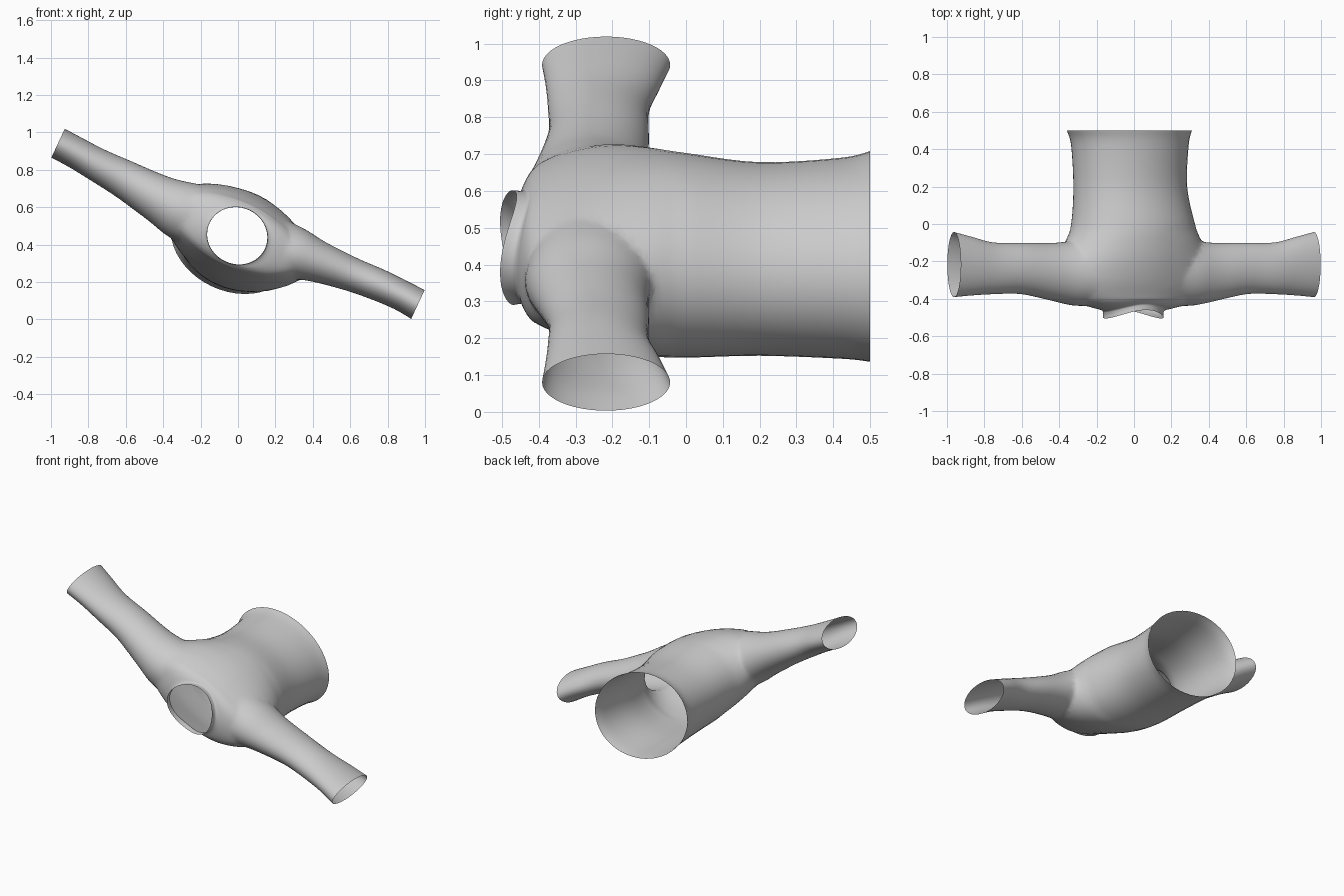
import bpy, bmesh
from math import sin, cos, pi, radians, hypot
from mathutils import Vector

if "Cube" in bpy.data.objects:
    bpy.data.objects.remove(bpy.data.objects["Cube"])

TILT = radians(25)
U = Vector((cos(TILT), 0, -sin(TILT)))   # across the shoulders
V = Vector((sin(TILT), 0, cos(TILT)))    # through the chest
Y = Vector((0, 1, 0))
SIDES = 48


def smooth_rows(rows, steps=5):
    """Catmull-Rom interpolation of rows of numbers."""
    out = []
    for i in range(len(rows) - 1):
        p = [rows[max(0, min(len(rows) - 1, i + k))] for k in (-1, 0, 1, 2)]
        for s in range(steps):
            t = s / steps
            out.append([0.5 * (2 * b + (c - a) * t + (2 * a - 5 * b + 4 * c - d) * t * t
                               + (3 * b - a - 3 * c + d) * t ** 3) for a, b, c, d in zip(*p)])
    return out + [list(rows[-1])]


def tube(name, rows, axis_a, axis_b):
    """Closed loft of elliptical rings: centre x, y, z, half sizes a and b."""
    bm = bmesh.new()
    rings = []
    for x, y, z, a, b in smooth_rows(rows):
        c = Vector((x, y, z))
        rings.append([bm.verts.new(c + axis_a * a * cos(2 * pi * k / SIDES)
                                   + axis_b * b * sin(2 * pi * k / SIDES)) for k in range(SIDES)])
    for r, q in zip(rings, rings[1:]):
        for k in range(SIDES):
            n = (k + 1) % SIDES
            bm.faces.new((r[k], r[n], q[n], q[k]))
    bm.faces.new(rings[0])
    bm.faces.new(rings[-1])
    bmesh.ops.recalc_face_normals(bm, faces=bm.faces)
    me = bpy.data.meshes.new(name)
    bm.to_mesh(me)
    bm.free()
    ob = bpy.data.objects.new(name, me)
    bpy.context.collection.objects.link(ob)
    return ob


# torso from hem to neck band
shirt = tube("shirt", [
    (-.025, .50, .422, .347, .271),
    (-.022, .42, .417, .325, .260),
    (-.020, .20, .415, .315, .250),
    (-.005, .00, .425, .345, .261),
    (-.003, -.10, .434, .390, .255),
    (-.008, -.20, .446, .425, .238),
    (-.010, -.30, .455, .425, .209),
    (-.008, -.38, .455, .385, .180),
    (-.004, -.42, .452, .330, .166),
    (.000, -.445, .449, .250, .157),
    (-.003, -.462, .448, .178, .152),
    (-.004, -.480, .447, .164, .151),
    (-.004, -.505, .446, .164, .154)], U, V)

# sleeves from inside the torso out to the cuffs
sleeves = [
    tube("left_sleeve", [
        (-.18, -.265, .545, .168, .172), (-.31, -.263, .587, .176, .158),
        (-.42, -.258, .642, .158, .130),
        (-.60, -.238, .745, .137, .104), (-.75, -.237, .825, .138, .090),
        (-.87, -.225, .893, .157, .085), (-.962, -.217, .942, .174, .085)], Y, V),
    tube("right_sleeve", [
        (.18, -.265, .390, .168, .160), (.30, -.263, .352, .176, .144),
        (.42, -.258, .310, .158, .114),
        (.60, -.238, .243, .137, .092), (.75, -.237, .185, .138, .086),
        (.87, -.225, .130, .157, .082), (.962, -.217, .080, .174, .085)], Y, V)]

# join the three tubes into one garment
bpy.context.view_layer.objects.active = shirt
for s in sleeves:
    mod = shirt.modifiers.new("join", 'BOOLEAN')
    mod.operation, mod.solver, mod.object = 'UNION', 'EXACT', s
    bpy.ops.object.modifier_apply(modifier=mod.name)
    bpy.data.objects.remove(s)

bm = bmesh.new()
bm.from_mesh(shirt.data)
# open the hem, neck and cuffs
caps = [f for f in bm.faces if len(f.verts) >= SIDES - 4]
bmesh.ops.delete(bm, geom=caps, context='FACES')
# soften the armhole seams
seam = [v for v in bm.verts if .17 < abs(v.co.x) < .52 and -.45 < v.co.y < 0]
for _ in range(5):
    bmesh.ops.smooth_vert(bm, verts=seam, factor=.4, use_axis_x=True, use_axis_y=True, use_axis_z=True)
# dip the neck band at chest and back
for v in bm.verts:
    d = v.co - Vector((0, v.co.y, .446))
    r = hypot(d.x, d.z)
    if v.co.y < -.40 and r < .3:
        v.co.y += .045 * (d.dot(V) / r) ** 2 * min(1, (-.40 - v.co.y) / .08)
bm.to_mesh(shirt.data)
bm.free()

shirt.select_set(True)
bpy.ops.object.shade_smooth_by_angle(angle=radians(50))
